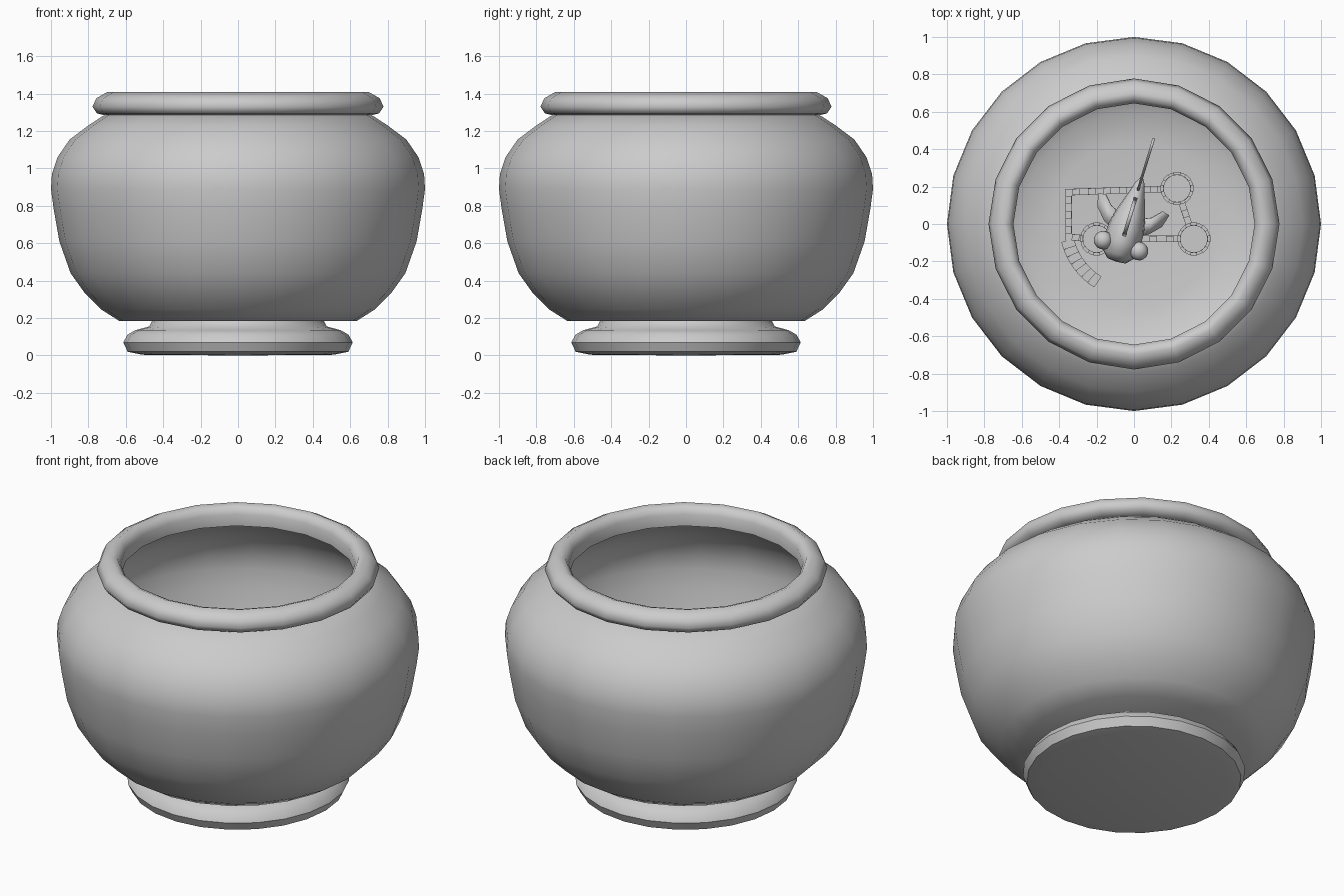
import bpy, bmesh, math
from math import sin, cos, radians, pi
from mathutils import Matrix, Vector

cube = bpy.data.objects.get("Cube")
if cube:
    bpy.data.objects.remove(cube, do_unlink=True)

grey = bpy.data.materials.new("plain grey")
grey.use_nodes = True
grey.diffuse_color = (0.6, 0.6, 0.6, 1)
grey.node_tree.nodes["Principled BSDF"].inputs["Base Color"].default_value = grey.diffuse_color


def finish(name, bm, matrix=Matrix(), angle=40):
    bmesh.ops.recalc_face_normals(bm, faces=bm.faces)
    mesh = bpy.data.meshes.new(name)
    bm.to_mesh(mesh)
    bm.free()
    mesh.materials.append(grey)
    obj = bpy.data.objects.new(name, mesh)
    bpy.context.collection.objects.link(obj)
    obj.matrix_world = matrix
    bpy.ops.object.select_all(action='DESELECT')
    obj.select_set(True)
    bpy.context.view_layer.objects.active = obj
    bpy.ops.object.shade_smooth_by_angle(angle=radians(angle))
    return obj


def lathe(name, profile, sides, matrix=Matrix(), angle=40):
    """Spin an (r, z) profile around z; a closed profile repeats its first point."""
    bm = bmesh.new()
    verts = [bm.verts.new((r, 0, z)) for r, z in profile]
    edges = [bm.edges.new(pair) for pair in zip(verts, verts[1:])]
    bmesh.ops.spin(bm, geom=verts + edges, cent=(0, 0, 0), axis=(0, 0, 1),
                   angle=2 * pi, steps=sides, use_merge=True)
    bmesh.ops.remove_doubles(bm, verts=bm.verts, dist=0.0005)
    return finish(name, bm, matrix, angle)


def add_box(bm, centre, size, turn=0):
    m = Matrix.Translation(centre) @ Matrix.Rotation(turn, 4, 'Z') @ Matrix.Diagonal((*size, 1))
    bmesh.ops.create_cube(bm, size=1, matrix=m)


def plate(name, outline, thickness, matrix):
    """Thin fin from an outline in its local xy plane."""
    bm = bmesh.new()
    bm.faces.new([bm.verts.new((x, y, 0)) for x, y in outline])
    obj = finish(name, bm, matrix)
    solid = obj.modifiers.new("thickness", 'SOLIDIFY')
    solid.thickness = thickness
    solid.offset = 0
    return obj


# Bowl: outer wall up, thin inner wall back down to a flat floor
outer = [(0, .18), (.635, .185), (.73, .245), (.82, .335), (.895, .44), (.955, .61),
         (.985, .78), (1, .89), (.995, .97), (.965, 1.06), (.90, 1.155), (.80, 1.23), (.70, 1.295)]
inner = [(.66, 1.29), (.76, 1.22), (.87, 1.14), (.935, 1.05), (.965, .96), (.97, .88),
         (.955, .78), (.925, .62), (.865, .45), (.79, .355), (.70, .275), (.60, .225), (.44, .20), (0, .20)]
lathe("bowl", outer + inner, 24, angle=50)

# Rolled rim and foot
lathe("rim", [(.645, 1.29), (.715, 1.285), (.755, 1.295), (.778, 1.33), (.758, 1.375),
              (.70, 1.408), (.665, 1.395), (.645, 1.36), (.645, 1.29)], 20, angle=60)
lathe("foot", [(0, .185), (.46, .185), (.475, .155), (.55, .135), (.592, .11), (.613, .07),
               (.59, .02), (.51, .004), (0, 0)], 24, angle=50)

# Castle on the bowl floor
FLOOR = .20
towers = [(-.20, -.08), (.23, .19), (.32, -.08)]
for i, (x, y) in enumerate(towers):
    place = Matrix.Translation((x, y, FLOOR))
    lathe(f"castle_tower_{i + 1}", [(0, 0), (.075, 0), (.075, .2), (.088, .23),
                                    (.088, .27), (.072, .27), (.072, .24), (0, .24)], 16, place)
    bm = bmesh.new()
    for k in range(8):
        a = k * pi / 4
        add_box(bm, (.08 * cos(a), .08 * sin(a), .285), (.016, .035, .035), a)
    finish(f"tower_battlements_{i + 1}", bm, place)

route = [towers[0], (-.35, -.07), (-.35, .17), towers[1], towers[2], towers[0]]
bm = bmesh.new()
for p, q in zip(route, route[1:]):
    a, b = Vector(p), Vector(q)
    d = b - a
    turn = math.atan2(d.y, d.x)
    mid = (a + b) / 2
    add_box(bm, (mid.x, mid.y, FLOOR + .07), (d.length + .035, .035, .14), turn)
    count = max(2, int(d.length / .08))
    for k in range(count):
        c = a + d * (k + .5) / count
        add_box(bm, (c.x, c.y, FLOOR + .155), (.04, .034, .03), turn)
finish("castle_walls", bm)

# Curved stair beside the castle
bm = bmesh.new()
for k in range(7):
    a = radians(197 + 6.3 * k)
    h = .14 - .018 * k
    add_box(bm, (.365 * cos(a), .365 * sin(a), FLOOR + h / 2), (.07, .042, h), a)
finish("castle_stairs", bm)

# Fish: local frame has the nose at -y
fish = Matrix.Translation((-.04, -.02, .62)) @ Matrix.Rotation(radians(-17), 4, 'Z')
along_y = Matrix.Rotation(radians(-90), 4, 'X')
upright = Matrix.Rotation(radians(90), 4, 'Y') @ Matrix.Rotation(radians(90), 4, 'Z')
lathe("fish_body", [(0, -.19), (.05, -.185), (.085, -.15), (.10, -.08), (.098, 0),
                    (.08, .08), (.05, .17), (.025, .25), (0, .29)], 16,
      fish @ Matrix.Diagonal((1, 1, 1.35, 1)) @ along_y, 80)
for side, name in ((1, "left"), (-1, "right")):
    bm = bmesh.new()
    bmesh.ops.create_uvsphere(bm, u_segments=16, v_segments=10, radius=.05)
    finish(f"{name}_eye", bm, fish @ Matrix.Translation((.1 * side, -.1, .07)), 80)
    fin = [(.07, -.03), (.13, .0), (.19, .06), (.21, .13), (.17, .14), (.12, .09), (.07, .07)]
    plate(f"{name}_side_fin", [(x * side, y) for x, y in fin], .012,
          fish @ Matrix.Rotation(radians(20 * side), 4, 'Y'))
plate("tail_fin", [(.2, -.03), (.3, -.1), (.44, -.14), (.40, .06), (.42, .2), (.50, .36),
                   (.43, .35), (.34, .22), (.2, .04)], .014, fish @ upright)
plate("back_fin", [(-.06, .11), (.0, .21), (.08, .25), (.14, .2), (.17, .06)], .02, fish @ upright)
